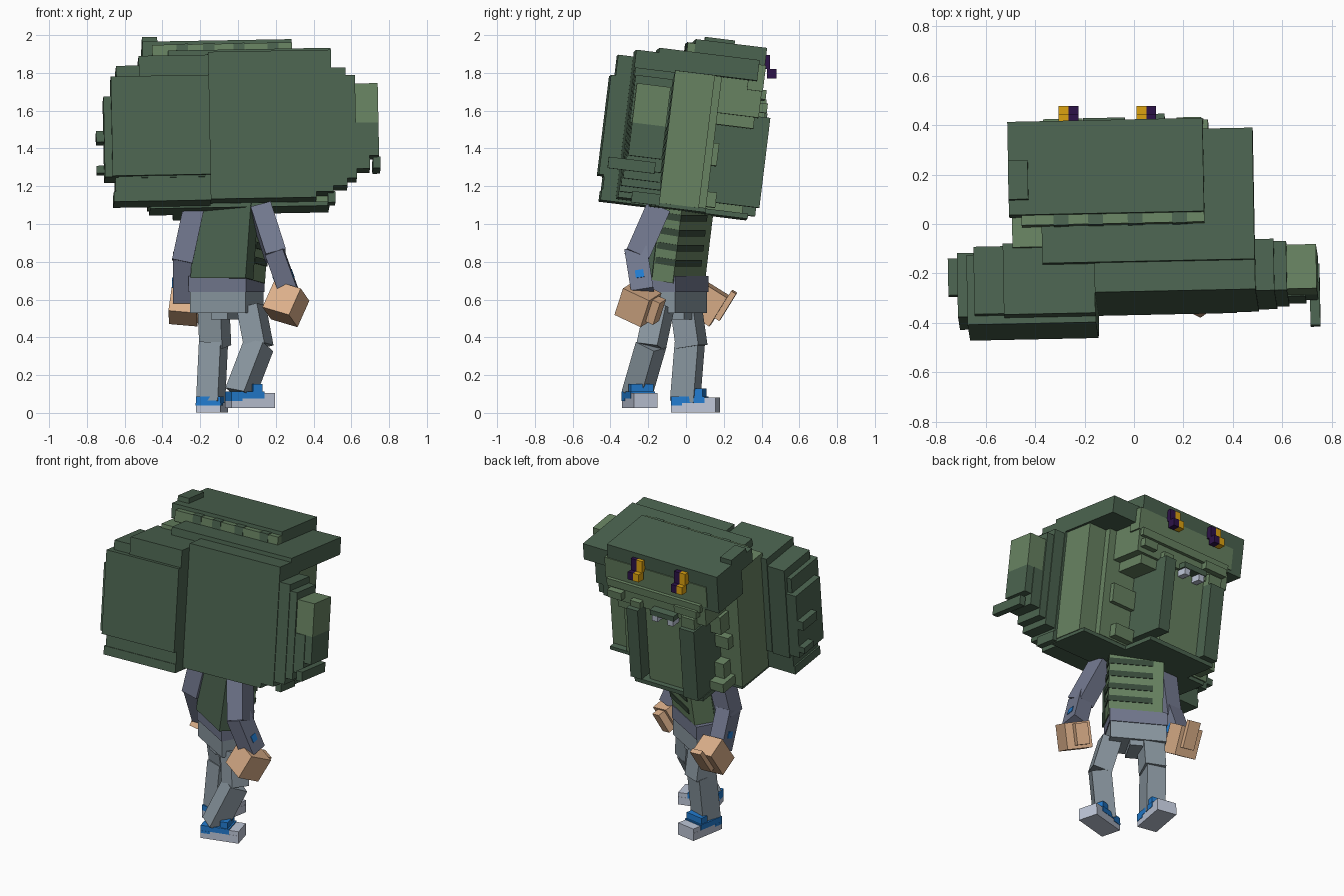
import bpy, bmesh, math
from mathutils import Matrix, Vector


def material(name, r, g, b):
    m = bpy.data.materials.new(name)
    lin = [((c / 255 + 0.055) / 1.055) ** 2.4 for c in (r, g, b)]
    m.diffuse_color = (*lin, 1)
    return m


DARK = material("dark green", 75, 99, 79)
LIGHT = material("light green", 103, 130, 97)
STRIPE = material("deep stripe green", 56, 74, 58)
SLEEVE = material("slate purple", 114, 120, 142)
TROUSER = material("trouser grey", 138, 151, 160)
SKIN = material("tan skin", 220, 176, 138)
BLUE = material("shoe blue", 34, 124, 208)
SOLE = material("pale sole", 190, 198, 215)
GOLD = material("gold", 220, 162, 16)
PURPLE = material("dark purple", 44, 18, 72)


def boxes(name, mat, items, matrix=Matrix()):
    """One object made of axis-aligned boxes (x0, x1, y0, y1, z0, z1)."""
    bm = bmesh.new()
    for x0, x1, y0, y1, z0, z1 in items:
        c = Vector((x0 + x1, y0 + y1, z0 + z1)) / 2
        m = Matrix.Translation(c) @ Matrix.Diagonal((x1 - x0, y1 - y0, z1 - z0, 1))
        bmesh.ops.create_cube(bm, size=1, matrix=m)
    bm.transform(matrix)
    me = bpy.data.meshes.new(name)
    bm.to_mesh(me)
    bm.free()
    me.materials.append(mat)
    ob = bpy.data.objects.new(name, me)
    bpy.context.collection.objects.link(ob)
    return ob


def frame(loc, rx=0, ry=0, rz=0):
    r = [Matrix.Rotation(math.radians(a), 4, ax) for a, ax in ((rz, 'Z'), (ry, 'Y'), (rx, 'X'))]
    return Matrix.Translation(loc) @ r[0] @ r[1] @ r[2]


def limb(name, mat, a, b, w, d, yaw=0):
    """Box running from a to b."""
    a, b = Vector(a), Vector(b)
    z = (b - a).normalized()
    x = Matrix.Rotation(math.radians(yaw), 3, 'Z') @ Vector((1, 0, 0))
    y = z.cross(x).normalized()
    x = y.cross(z)
    m = Matrix((x, y, z)).transposed().to_4x4()
    L = (b - a).length
    return boxes(name, mat, [(-w / 2, w / 2, -d / 2, d / 2, 0, L)], Matrix.Translation(a) @ m)


HEAD = frame((.01, 0, 1.1), -7, -1.0, 1.2)

# Back shell, wide right half: flat back with a stepped outline
boxes("right_shell", DARK, [(-.16, .40, -.37, -.15, -.01, .775), (.40, .49, -.37, -.15, .02, .775)], HEAD)
cols = [(.49, .565, .05, .68), (.565, .615, .09, .64),
        (.615, .685, .14, .385), (.685, .735, .21, .385)]
boxes("right_shell_steps", DARK,
      [(x0, x1, -.365 + .005 * i, -.155 - .005 * i, z0, z1) for i, (x0, x1, z0, z1) in enumerate(cols)], HEAD)
boxes("right_shell_light_patch", LIGHT, [(.615, .735, -.35, -.17, .385, .595)], HEAD)
boxes("shell_peg", DARK, [(.70, .74, -.45, -.2, .13, .19)], HEAD)
boxes("shell_bottom_teeth", DARK, [(.46, .50, -.3, -.15, -.03, .03)], HEAD)

# Back shell, thick left half with lower ledges
boxes("left_shell", DARK, [
    (-.53, -.16, -.45, -.16, .10, .75), (-.65, -.53, -.44, -.165, .09, .70),
    (-.68, -.16, -.475, -.19, .11, .64), (-.72, -.65, -.43, -.17, .11, .54),
    (-.76, -.72, -.32, -.17, .31, .37), (-.76, -.72, -.27, -.17, .15, .19)], HEAD)
boxes("left_shell_ledges", DARK, [(-.675, -.16, -.45, -.18, -.025, .03),
                                  (-.665, -.16, -.445, -.18, .02, .105)], HEAD)

# Head: full-width rear slab, narrow centre column, wider block under the brow
boxes("head_core", LIGHT, [
    (-.49, .475, -.17, .06, -.015, .72), (-.49, -.1, .06, .11, -.012, .70), (-.2, .35, .06, .10, -.01, .70),
    (-.24, .05, .08, .30, -.01, .60), (-.40, .30, .08, .32, .50, .70)], HEAD)
boxes("head_underside", DARK, [(-.48, .47, -.2, .10, -.035, -.012), (-.35, .14, .10, .33, -.035, -.008)], HEAD)

# Small stepped blocks down both sides of the face
boxes("face_side_steps", LIGHT, [
    (.13, .27, .08, .15, .0, .08), (.13, .30, .08, .13, .22, .34), (.13, .25, .10, .30, .44, .52),
    (-.44, -.3, .06, .24, .0, .06), (-.41, -.3, .06, .18, .06, .16), (-.44, -.32, .08, .16, .26, .34),
    (-.42, -.3, .08, .20, .38, .50), (-.36, -.2, .30, .36, .56, .61), (.18, .28, .30, .36, .53, .58)], HEAD)

# Hanging slabs beside the face, and the muzzle
boxes("cheek_slabs", DARK, [(.05, .13, .02, .385, .03, .51), (-.345, -.24, .05, .375, -.01, .47)], HEAD)
boxes("cheek_slab_caps", LIGHT, [(.05, .12, .18, .355, .51, .55), (-.335, -.24, .2, .35, .47, .54)], HEAD)
boxes("muzzle_top", DARK, [(-.20, -.03, .28, .37, .50, .535)], HEAD)
boxes("muzzle_studs", SOLE, [(-.19, -.15, .29, .365, .46, .50), (-.08, -.04, .29, .365, .46, .50)], HEAD)

# Cap: wide rear slab, raised front crown with deep left cheek, light bands
boxes("cap_slab", DARK, [(-.37, .49, -.25, .285, .69, .80)], HEAD)
boxes("cap_crown", DARK, [(-.50, .29, -.06, .32, .78, .873), (-.50, -.37, .06, .32, .62, .80),
                          (-.50, -.42, .0, .16, .873, .905)], HEAD)
boxes("cap_rear_band", LIGHT, [(-.45, .29, -.10, -.06, .78, .85), (-.49, -.37, -.18, .06, .70, .775)], HEAD)
boxes("cap_rear_band_marks", DARK,
      [(x, x + .06, -.103, -.06, .78, .853) for x in (-.32, -.18, -.02, .16)], HEAD)
boxes("brow_band", LIGHT, [(-.42, .31, .24, .325, .64, .78), (-.38, .29, .24, .345, .60, .65)], HEAD)

# Zigzag eyes, half gold and half purple
for side, x in (("left", -.305), ("right", .01)):
    for part, mat, o in (("gold", GOLD, 0), ("purple", PURPLE, .04)):
        boxes(f"{side}_eye_{part}", mat, [(x + o, x + o + .04, .39, .446, 1.82, 1.895),
                                          (x + o, x + o + .04, .43, .478, 1.77, 1.82)])

# Torso: dark back, light striped front
TORSO = frame((-.05, -.07, .70), -8, 0, -31)
boxes("torso_front", LIGHT, [(-.165, .165, -.03, .10, 0, .40)], TORSO)
boxes("torso_back", DARK, [(-.17, .17, -.11, -.03, 0, .40)], TORSO)
boxes("torso_stripes", STRIPE,
      [(-.10, .17, -.02, .105, z, z + .035) for z in (.09, .17, .25, .33)], TORSO)

# Shirt hem and hips
HIPS = frame((-.06, -.055, .5), 0, 0, -30)
boxes("shirt_hem", SLEEVE, [(-.175, .175, -.10, .10, .14, .225)], HIPS)
boxes("hips", TROUSER, [(-.17, .17, -.095, .095, .03, .145), (-.05, .05, -.08, .08, -.005, .03)], HIPS)

# Legs
limb("left_thigh", TROUSER, (-.12, .03, .35), (-.13, -.0, .56), .13, .13, -22)
limb("left_shin", TROUSER, (-.145, -.005, .06), (-.13, .02, .37), .12, .13, -18)
limb("right_thigh", TROUSER, (.11, -.185, .35), (.07, -.14, .56), .12, .12, -24)
limb("right_shin", TROUSER, (.01, -.26, .10), (.11, -.185, .36), .12, .12, -30)


# Shoes: pale sole and toe, blue upper
def shoe(side, m):
    boxes(f"{side}_shoe_sole", SOLE, [(-.065, .065, -.10, .14, 0, .05), (-.064, .064, .08, .14, .05, .078)], m)
    boxes(f"{side}_shoe_upper", BLUE, [(-.067, .067, -.10, .08, .05, .085), (-.062, .062, .02, .07, .085, .125),
                                       (-.068, .068, -.10, -.04, .035, .05)], m)


shoe("left", frame((-.14, .03, .003), 0, 0, -10))
shoe("right", frame((.045, -.25, .027), 0, 0, -75))

# Arms, sleeve badges and hands
limb("left_upper_arm", SLEEVE, (-.295, -.03, .80), (-.235, -.01, 1.08), .11, .12)
limb("left_forearm", SLEEVE, (-.295, .07, .60), (-.295, -.02, .83), .10, .12)
limb("left_sleeve_badge", BLUE, (-.295, .042, .67), (-.295, .027, .71), .108, .045)
limb("right_upper_arm", SLEEVE, (.20, -.26, .83), (.12, -.15, 1.08), .11, .13)
limb("right_forearm", SLEEVE, (.27, -.23, .64), (.19, -.265, .86), .10, .12)
limb("right_sleeve_badge", BLUE, (.248, -.24, .70), (.2335, -.2464, .74), .108, .045)
LH, RH = frame((-.28, .13, .58), -32, 5, -5), frame((.255, -.25, .575), -25, 15, -25)
boxes("left_hand", SKIN, [(-.075, .075, -.075, .06, -.10, .08), (-.03, .05, .06, .09, -.05, .12)], LH)
boxes("right_hand", SKIN, [(-.08, .08, -.085, .075, -.08, .08), (-.05, .03, .075, .12, -.06, .07)], RH)
